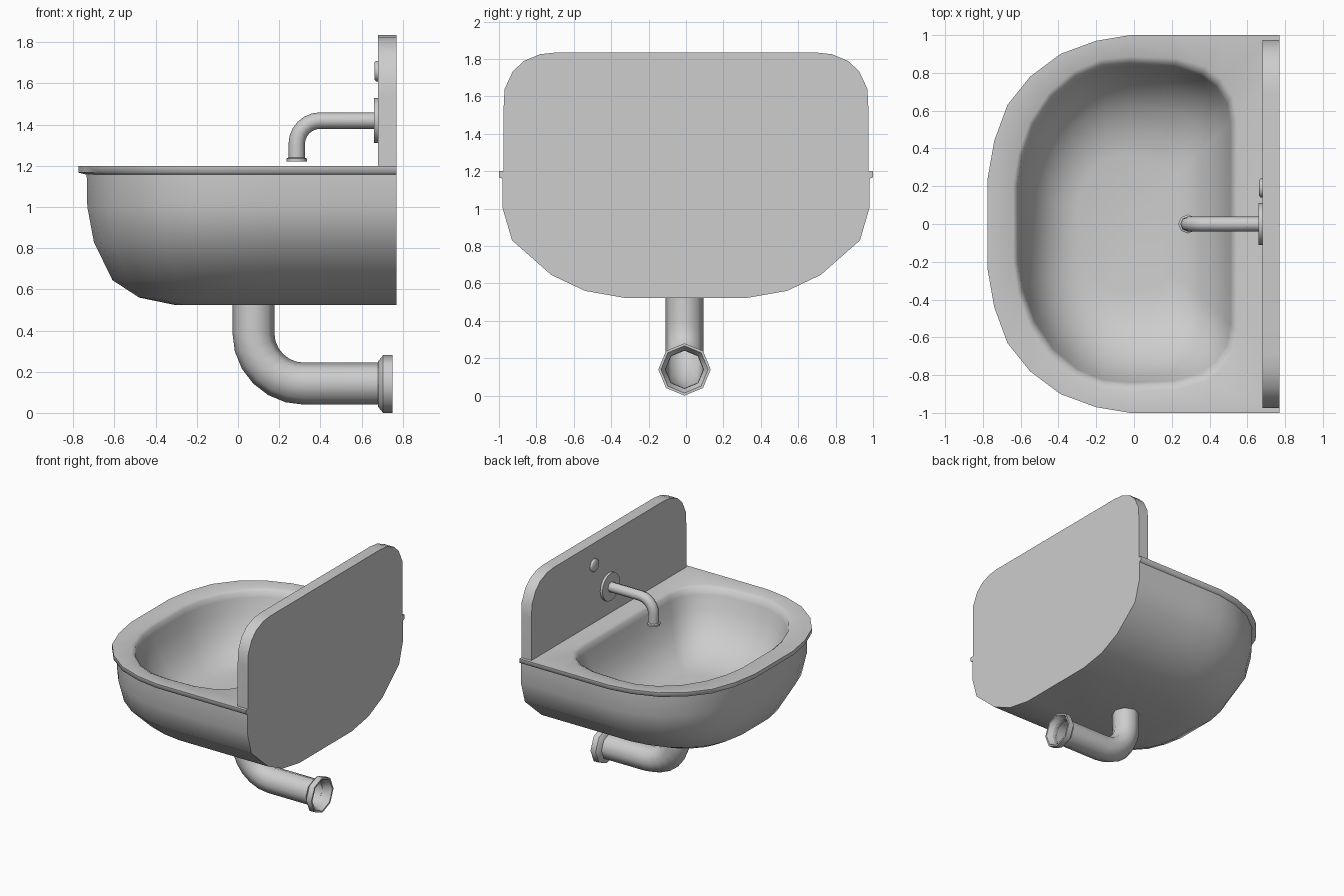
import bpy, bmesh, math
from mathutils import Vector

if "Cube" in bpy.data.objects:
    bpy.data.objects.remove(bpy.data.objects["Cube"], do_unlink=True)

GREY = (0.61, 0.61, 0.61, 1)
ceramic = bpy.data.materials.new("light grey ceramic")
ceramic.use_nodes = True
ceramic.diffuse_color = GREY
ceramic.node_tree.nodes["Principled BSDF"].inputs["Base Color"].default_value = GREY


def loft(name, rings, start=True, end=True, angle=50):
    """Skin a list of equal-length closed rings, with optional end caps."""
    bm = bmesh.new()
    rows = [[bm.verts.new(p) for p in ring] for ring in rings]
    n = len(rows[0])
    for a, b in zip(rows, rows[1:]):
        for i in range(n):
            j = (i + 1) % n
            bm.faces.new((a[i], a[j], b[j], b[i]))
    if start:
        bm.faces.new(rows[0])
    if end:
        bm.faces.new(rows[-1])
    bmesh.ops.recalc_face_normals(bm, faces=bm.faces)
    mesh = bpy.data.meshes.new(name)
    bm.to_mesh(mesh)
    bm.free()
    mesh.materials.append(ceramic)
    obj = bpy.data.objects.new(name, mesh)
    bpy.context.collection.objects.link(obj)
    bpy.ops.object.select_all(action='DESELECT')
    obj.select_set(True)
    bpy.context.view_layer.objects.active = obj
    bpy.ops.object.shade_smooth_by_angle(angle=math.radians(angle))


def mirrored(half):
    """Close a half outline across y = 0."""
    return half + [(x, -y) for x, y in reversed(half[1:])]


def tube_ring(x, z, r, heading, y=0, sides=8):
    """Circle around a path point in the xz plane; heading is the path angle."""
    normal = Vector((-math.sin(heading), 0, math.cos(heading)))
    turns = [2 * math.pi * i / sides for i in range(sides)]
    return [Vector((x, y, z)) + r * (math.cos(t) * normal + math.sin(t) * Vector((0, 1, 0)))
            for t in turns]


def disc(name, profile, y, z, sides):
    """Lathe along x from (x, radius) pairs."""
    loft(name, [tube_ring(x, z, r, 0, y, sides) for x, r in profile])


def elbow(cx, cz, radius, first, last, steps):
    """Path points (x, z, heading) round a bend."""
    for i in range(steps + 1):
        a = first + (last - first) * i / steps
        yield (cx + radius * math.cos(a), cz + radius * math.sin(a),
               a + math.copysign(math.pi / 2, last - first))


# Plan outlines of the rim and the bowl opening, matched point for point
outer = mirrored([(.77, 0), (.77, .6), (.77, .85), (.77, 1), (.45, 1), (.2, 1), (-.02, 1),
                  (-.2, .97), (-.39, .9), (-.55, .78), (-.67, .63), (-.74, .44), (-.775, .24)])
opening = mirrored([(.53, 0), (.53, .55), (.51, .66), (.45, .75), (.37, .81), (.22, .855),
                    (-.02, .865), (-.17, .85), (-.31, .79), (-.44, .68), (-.54, .53),
                    (-.6, .36), (-.625, .2)])


def outer_ring(z, width, front):
    return [(x if x > 0 else x * front / .775, y * width, z) for x, y in outer]


def bowl_ring(z, s):
    return [(-.06 + (x + .06) * s, y * s, z) for x, y in opening]


# Bowl interior running up and over the rim
bowl = [bowl_ring(z, s) for z, s in [(.74, .42), (.76, .57), (.825, .73), (.92, .85), (1.04, .93),
                                     (1.14, .97), (1.183, .988), (1.2, 1.025)]]
rim = [outer_ring(1.2, 1, .775), outer_ring(1.167, 1, .775), outer_ring(1.157, .975, .735)]
loft("bowl_and_rim", bowl + rim, end=False, angle=75)

# Outer shell of the basin, flat against the wall
loft("basin_shell", [outer_ring(*level) for level in [
    (1.16, .98, .735), (1, .98, .732), (.83, .93, .7), (.645, .72, .61),
    (.56, .54, .48), (.523, .33, .3)]], start=False)

# Splash panel with rounded upper corners
half_panel = [(.975, 1.19), (.975, 1.54), (.97, 1.64), (.925, 1.735), (.865, 1.79),
              (.78, 1.825), (.69, 1.835)]
panel = half_panel + [(-y, z) for y, z in reversed(half_panel)]
loft("splash_panel", [[(x, y, z) for y, z in panel] for x in (.68, .77)], angle=30)

# Spout: out of the panel, then bent down over the bowl
path = [(.67, 1.42, math.pi)]
path += elbow(.4, 1.305, .115, math.pi / 2, math.pi, 6)
path += [(.285, 1.225, 1.5 * math.pi)]
loft("spout", [tube_ring(x, z, .04, h) for x, z, h in path])
loft("spout_collar", [tube_ring(.285, z, r, -math.pi / 2) for z, r in
                      [(1.24, .04), (1.235, .05), (1.222, .05)]])
disc("spout_plate", [(.685, .11), (.66, .11)], 0, 1.42, 16)
disc("tap_button", [(.685, .05), (.67, .05), (.663, .042)], .19, 1.66, 12)

# Drain pipe: down from the basin, then back to the wall, open at the end
path = [(.075, .6, -math.pi / 2)]
path += elbow(.32, .387, .245, math.pi, 1.5 * math.pi, 6)
path += [(.71, .142, 0)]
loft("drain_pipe", [tube_ring(x, z, .102, h, -.008) for x, z, h in path], end=False)
loft("drain_flange", [tube_ring(x, .14, r, 0, -.008) for x, r in
                      [(.68, .1), (.68, .11), (.705, .14), (.75, .14),
                       (.75, .126), (.7, .102)]], start=False, end=False, angle=47)
